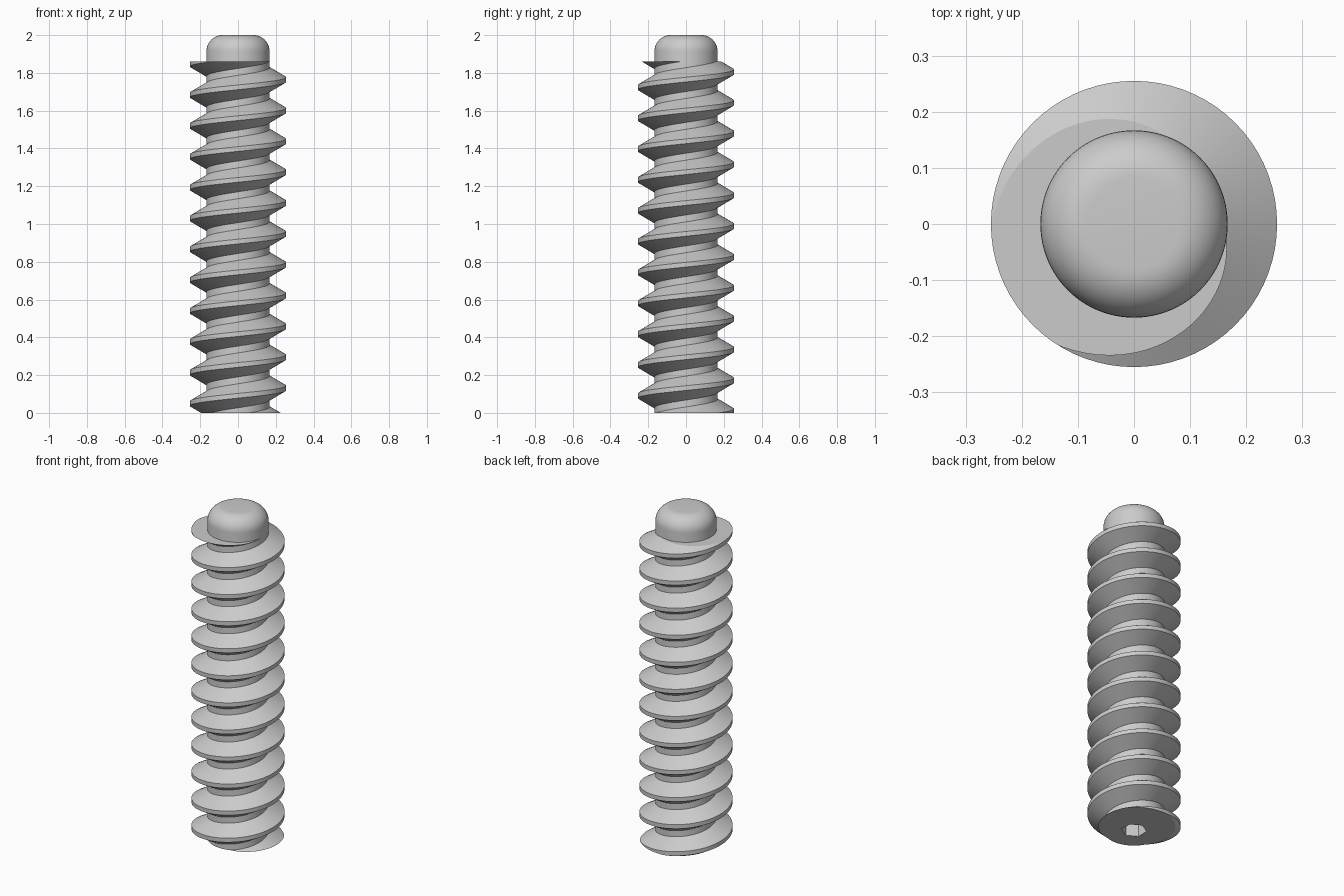
import bpy, bmesh, math

SEG = 96            # sides of the round core
STEPS = 72          # thread steps per turn
PITCH = 0.1633
CORE_R, CREST_R, ROOT_R = 0.167, 0.255, 0.16
THREAD_TOP = 1.86
HEX_R, HEX_DEPTH = 0.07, 0.2

cube = bpy.data.objects.get("Cube")
if cube:
    bpy.data.objects.remove(cube, do_unlink=True)

grey = bpy.data.materials.new("plain_grey")
grey.use_nodes = True
COLOUR = (0.6, 0.6, 0.6, 1)
grey.diffuse_color = COLOUR
grey.node_tree.nodes["Principled BSDF"].inputs["Base Color"].default_value = COLOUR


def finish(bm, name, angle):
    """Turn a bmesh into a shaded object."""
    bmesh.ops.recalc_face_normals(bm, faces=bm.faces)
    mesh = bpy.data.meshes.new(name)
    bm.to_mesh(mesh)
    bm.free()
    mesh.materials.append(grey)
    obj = bpy.data.objects.new(name, mesh)
    bpy.context.collection.objects.link(obj)
    bpy.ops.object.select_all(action='DESELECT')
    obj.select_set(True)
    bpy.context.view_layer.objects.active = obj
    bpy.ops.object.shade_smooth_by_angle(angle=math.radians(angle))
    return obj


def point(bm, r, a, z):
    return bm.verts.new((r * math.cos(a), r * math.sin(a), z))


def skin(bm, rings, closed):
    """Join neighbouring rings of vertices with quads."""
    n = len(rings[0])
    for low, high in zip(rings, rings[1:]):
        for i in range(n if closed else n - 1):
            j = (i + 1) % n
            bm.faces.new((low[i], low[j], high[j], high[i]))


def round_radius(r):
    return lambda a: r


def hex_radius(a):
    # Distance to the side of a hexagon with corners on the y axis
    side = (a + math.pi / 6) % (math.pi / 3) - math.pi / 6
    return HEX_R * math.cos(math.pi / 6) / math.cos(side)


# Core: hexagonal socket below, straight shank, rounded tip above
FILLET = 0.085
profile = [(hex_radius, HEX_DEPTH), (hex_radius, 0), (round_radius(CORE_R), 0)]
for k in range(11):
    t = k / 10 * math.pi / 2
    profile.append((round_radius(CORE_R - FILLET + FILLET * math.cos(t)),
                    2 - FILLET + FILLET * math.sin(t)))
bm = bmesh.new()
angles = [2 * math.pi * i / SEG for i in range(SEG)]
rings = [[point(bm, radius(a), a, z) for a in angles] for radius, z in profile]
skin(bm, rings, True)
bm.faces.new(rings[0])
bm.faces.new(rings[-1])
finish(bm, "screw_core", 30)

# Thread: trapezoid swept up a helix, then trimmed flat at both ends
CREST_LOW, CREST_HIGH, FLANK = 0.119, 0.144, 0.055
section = [(ROOT_R, CREST_LOW - FLANK), (CREST_R, CREST_LOW),
           (CREST_R, CREST_HIGH), (ROOT_R, CREST_HIGH + FLANK)]
bm = bmesh.new()
rings = []
for i in range(-3 * STEPS, 14 * STEPS):
    a = 2 * math.pi * i / STEPS
    rings.append([point(bm, r, a, z + PITCH * i / STEPS) for r, z in section])
skin(bm, rings, True)
for height, direction in ((0, -1), (THREAD_TOP, 1)):
    bmesh.ops.bisect_plane(bm, geom=bm.verts[:] + bm.edges[:] + bm.faces[:],
                           plane_co=(0, 0, height), plane_no=(0, 0, direction),
                           clear_outer=True)
rim = [e for e in bm.edges if e.is_boundary]
caps = bmesh.ops.holes_fill(bm, edges=rim, sides=0)["faces"]
bmesh.ops.triangulate(bm, faces=caps)
finish(bm, "screw_thread", 25)
